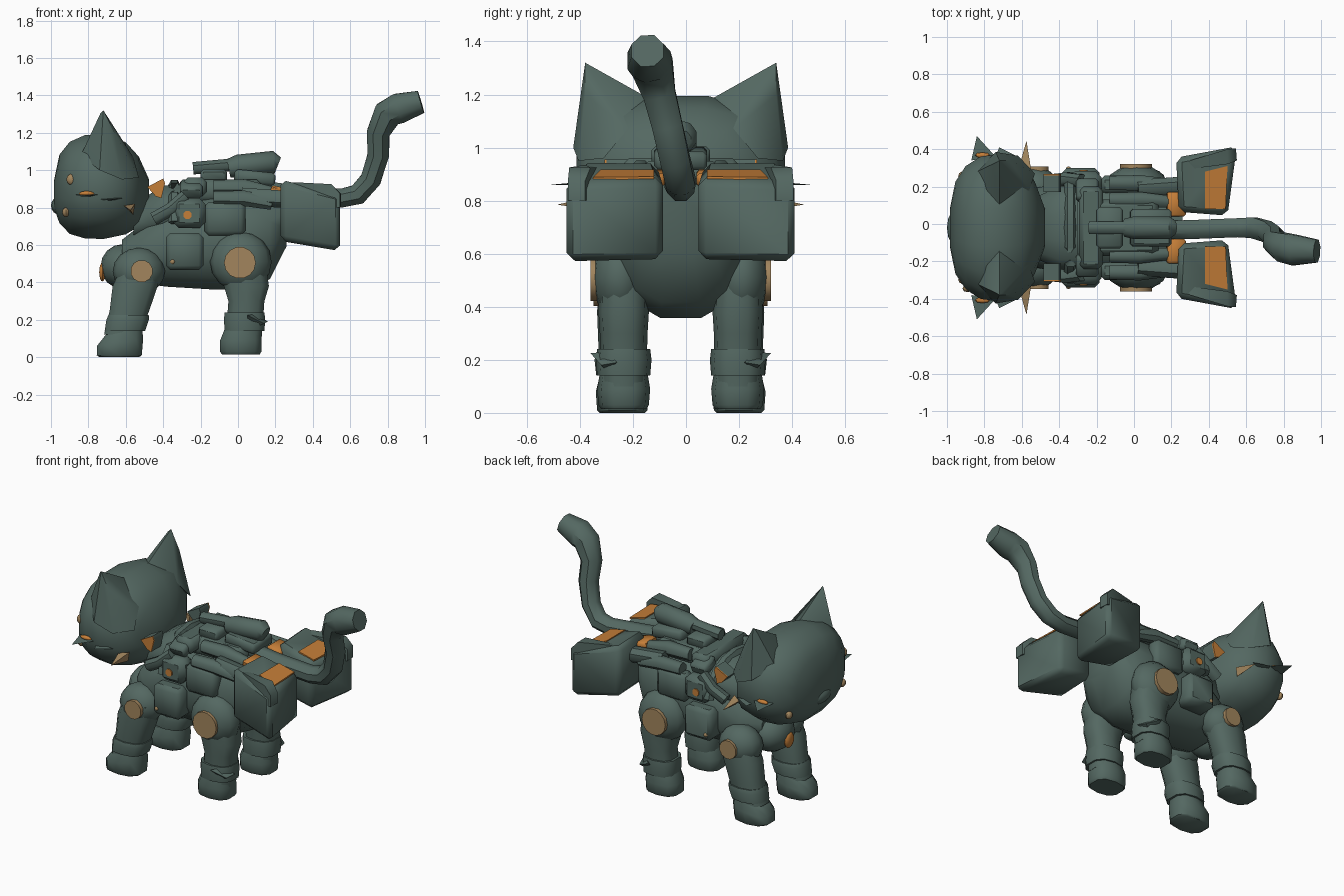
import bpy, bmesh, math
from mathutils import Vector, Matrix, Euler

if "Cube" in bpy.data.objects:
    bpy.data.objects.remove(bpy.data.objects["Cube"])

C = -0.02  # y of the mirror plane


def material(name, rgb):
    m = bpy.data.materials.new(name)
    m.diffuse_color = (*rgb, 1)
    m.use_nodes = True
    m.node_tree.nodes["Principled BSDF"].inputs["Base Color"].default_value = m.diffuse_color
    return m


GREEN = material("grey green", (0.088, 0.138, 0.121))
ORANGE = material("orange", (0.56, 0.21, 0.04))
TAN = material("tan", (0.36, 0.235, 0.11))


def finish(name, bm, mat, angle=45):
    bmesh.ops.recalc_face_normals(bm, faces=bm.faces)
    me = bpy.data.meshes.new(name)
    bm.to_mesh(me)
    bm.free()
    me.materials.append(mat)
    me.shade_smooth()
    me.set_sharp_from_angle(angle=math.radians(angle))
    ob = bpy.data.objects.new(name, me)
    bpy.context.collection.objects.link(ob)
    return ob


def skin(name, rings, mat):
    bm = bmesh.new()
    rows = [[bm.verts.new(p) for p in r] for r in rings]
    n = len(rows[0])
    for a, b in zip(rows, rows[1:]):
        for i in range(n):
            bm.faces.new((a[i], a[(i + 1) % n], b[(i + 1) % n], b[i]))
    bm.faces.new(rows[0])
    bm.faces.new(rows[-1])
    return finish(name, bm, mat)


def circle(n, e):
    out = []
    for i in range(n):
        a = 2 * math.pi * (i + 0.5) / n
        out.append([math.copysign(abs(v) ** (2 / e), v) for v in (math.cos(a), math.sin(a))])
    return out


def loft_x(name, rings, mat=GREEN, n=12, e=2.3):  # x, half width, half height, centre z
    skin(name, [[(x, C + ry * c, cz + rz * s) for c, s in circle(n, e)] for x, ry, rz, cz in rings], mat)


def loft_z(name, y, rings, mat=GREEN, n=10, e=2.6, slope=0):  # z, centre x, half x, half y
    skin(name, [[(cx + rx * c, y + ry * s, z + slope * (c + 1) * (z > .05)) for c, s in circle(n, e)]
                for z, cx, rx, ry in rings], mat)


def tube(name, pts, radii, mat=GREEN, n=8):
    pts = [Vector(p) for p in pts]
    rings = []
    for i, p in enumerate(pts):
        t = (pts[min(i + 1, len(pts) - 1)] - pts[max(i - 1, 0)]).normalized()
        u = Vector((0, 1, 0)) if abs(t.y) < 0.9 else Vector((0, 0, 1))
        u = (u - t * u.dot(t)).normalized()
        v = t.cross(u)
        rings.append([p + radii[i] * (u * c + v * s) for c, s in circle(n, 2)])
    return skin(name, rings, mat)


def hull(name, pts, mat=GREEN, bevel=0):
    bm = bmesh.new()
    for p in pts:
        bm.verts.new(p)
    bmesh.ops.convex_hull(bm, input=bm.verts)
    if bevel:
        bmesh.ops.dissolve_limit(bm, angle_limit=0.03, verts=bm.verts, edges=bm.edges)
        bmesh.ops.bevel(bm, geom=bm.edges[:], offset=bevel, segments=1, affect='EDGES')
    return finish(name, bm, mat)


def box(name, c, size, mat=GREEN, bevel=0.02, rot=(0, 0, 0)):
    bm = bmesh.new()
    bmesh.ops.create_cube(bm, size=1, matrix=Matrix.Diagonal((*size, 1)))
    if bevel:
        bmesh.ops.bevel(bm, geom=bm.edges[:], offset=bevel, segments=1, affect='EDGES')
    bm.transform(Matrix.Translation(c) @ Euler(rot).to_matrix().to_4x4())
    return finish(name, bm, mat)


def ball(name, c, r, mat=GREEN, seg=12):
    bm = bmesh.new()
    bmesh.ops.create_uvsphere(bm, u_segments=seg, v_segments=8, radius=1,
                              matrix=Matrix.Translation(c) @ Matrix.Diagonal((*r, 1)))
    return finish(name, bm, mat)


# Head, neck, chest and torso
loft_x("head", [(-.985, .1, .07, .87), (-.955, .25, .185, .9), (-.9, .335, .25, .905),
                (-.82, .387, .28, .911), (-.72, .4, .286, .913), (-.6, .36, .25, .903),
                (-.53, .25, .19, .885), (-.475, .1, .09, .86)], n=16, e=2.4)
loft_x("torso", [(-.62, .13, .08, .55), (-.52, .22, .16, .55), (-.38, .25, .23, .6),
                 (-.15, .25, .265, .62), (.05, .25, .27, .62), (.17, .23, .24, .65),
                 (.26, .16, .14, .73)])
loft_x("neck", [(-.56, .15, .09, .71), (-.48, .19, .12, .75), (-.4, .23, .14, .78), (-.3, .23, .13, .8)])
ball("chest", (-.615, C, .485), (.12, .15, .12))
ball("chest_light", (-.725, -.025, .455), (.018, .045, .05), ORANGE, 10)
ball("muzzle", (-.95, C, .81), (.05, .1, .05))
ball("forehead_mark", (-.89, -.345, .95), (.027, .02, .03), TAN, 8)

# Tail
tube("tail", [(.1, -.03, .9), (.3, -.03, .87), (.55, -.02, .85), (.64, -.02, .87), (.71, -.04, .95),
              (.75, -.07, 1.08), (.75, -.1, 1.2), (.8, -.125, 1.3), (.86, -.14, 1.33), (.978, -.145, 1.365)],
     [.05, .055, .055, .06, .06, .062, .066, .083, .088, .066])

for s in (-1, 1):
    side = "right" if s < 0 else "left"

    def Y(v):
        return C + s * v

    # Ear
    hull(side + "_ear", [(-.72, Y(.36), 1.32), (-.735, Y(.35), 1.305), (-.74, Y(.405), 1.0),
                         (-.84, Y(.3), 1.08), (-.79, Y(.2), 1.16), (-.72, Y(.11), 1.18), (-.56, Y(.2), 1.07),
                         (-.53, Y(.29), .96), (-.62, Y(.385), .95), (-.66, Y(.36), 1.2)])
    # Mouth mark, eye, cheek spike and whiskers
    ball(side + "_mouth_mark", (-.92, Y(.275), .775), (.02, .025, .025), TAN, 8)
    ball(side + "_eye", (-.81, Y(.388), .875), (.04, .015, .013), ORANGE, 8)
    hull(side + "_cheek_spike", [(-.61, Y(.34), .81), (-.55, Y(.31), .82), (-.56, Y(.31), .76),
                                 (-.575, Y(.465), .785)], TAN)
    for k, (x, z, y) in enumerate(((-.84, .87, .49), (-.72, .85, .43))):
        hull(f"{side}_whisker_{k}", [(x - .03, Y(.36), z), (x + .1, Y(.38), z),
                                     (x + .05, Y(.37), z - .012), (x, Y(y), z - .01)])

    # Front leg
    ball(side + "_shoulder", (-.53, Y(.21), .46), (.14, .115, .125))
    loft_z(side + "_front_leg", Y(.22), [(.48, -.52, .11, .09), (.38, -.55, .125, .095),
                                         (.25, -.58, .11, .09), (.12, -.62, .1, .085)])
    loft_z(side + "_front_cuff", Y(.22), [(.225, -.585, .112, .098), (.2, -.59, .118, .105),
                                          (.14, -.605, .112, .098)])
    loft_z(side + "_front_paw", Y(.22), [(.12, -.61, .1, .085), (.06, -.63, .128, .1),
                                         (.01, -.635, .125, .095), (0, -.635, .11, .085)], slope=.02)
    tube(side + "_shoulder_disc", [(-.515, Y(.28), .46), (-.515, Y(.328), .46)], [.06, .06], TAN, 12)

    # Back leg
    ball(side + "_thigh", (.015, Y(.23), .51), (.165, .107, .16))
    loft_z(side + "_back_leg", Y(.215), [(.52, .02, .13, .09), (.38, .045, .125, .095),
                                         (.3, .045, .1, .09), (.1, .03, .1, .085)])
    loft_z(side + "_back_cuff", Y(.215), [(.24, .035, .11, .1), (.2, .035, .115, .105), (.14, .035, .11, .1)])
    loft_z(side + "_back_paw", Y(.215), [(.15, .025, .1, .09), (.09, .015, .115, .1),
                                         (.03, .015, .115, .095), (.015, .015, .105, .085)])
    hull(side + "_cuff_spike", [(.1, Y(.28), .23), (.1, Y(.28), .16), (.05, Y(.29), .19),
                                (.16, Y(.24), .19), (.14, Y(.3), .18), (.05, Y(.34), .225)])
    tube(side + "_thigh_disc", [(.01, Y(.3), .505), (.01, Y(.34), .505)], [.085, .085], TAN, 14)

    # Rear booster: sloping top, taller outer lip, orange top plate
    def top(x):
        return .95 - .25 * (x - .225)

    pts = []
    for x, y in ((.24, .085), (.225, .375), (.5, .065), (.55, .435)):
        pts += [(x, Y(y), .66 - .17 * x), (x, Y(y), top(x))]
    hull(side + "_booster", pts, bevel=.03)
    hull(side + "_booster_lip", [(x, Y(y), z) for x, y, t in ((.27, .31, .925), (.3, .36, .935),
                                 (.5, .34, .925), (.55, .36, .875), (.545, .425, .875), (.5, .42, .925))
                                 for z in (.8, t)])
    hull(side + "_booster_plate", [(x, Y(y), top(x) + d) for x, y in
                                   ((.38, .1), (.49, .1), (.38, .3), (.5, .33)) for d in (-.002, .007)], ORANGE)
    box(side + "_booster_joint", (.225, Y(.125), .885), (.1, .13, .05), ORANGE, .01, (0, .2, 0))
    tube(side + "_booster_arm", [(.02, Y(.21), .86), (.3, Y(.23), .84)], [.05, .05])

    # Side packs and tubes
    box(side + "_lower_pack", (-.285, Y(.25), .565), (.2, .14, .2), bevel=.025)
    ball(side + "_pack_stud", (-.35, Y(.318), .51), (.013, .01, .013), TAN, 8)
    box(side + "_upper_pack", (-.26, Y(.24), .77), (.17, .125, .16), bevel=.03)
    tube(side + "_pack_lamp", [(-.27, Y(.28), .76), (-.27, Y(.309), .76)], [.026, .024], ORANGE, 8)
    tube(side + "_front_tube", [(-.45, Y(.25), .74), (-.36, Y(.26), .79), (-.28, Y(.25), .86)], [.038] * 3)
    box(side + "_hip_plate", (-.07, Y(.23), .74), (.22, .1, .18), bevel=.025)
    for k, (y, z) in enumerate(((.24, .85), (.15, .91))):
        tube(f"{side}_back_tube_{k}", [(-.13, Y(y), z), (.03, Y(y), z), (.18, Y(y - .01), z - .03)],
             [.04, .045, .035])
    box(side + "_shoulder_clip", (-.25, Y(.2), .9), (.12, .12, .07), bevel=.015, rot=(s * -.4, 0, 0))
    # Collar block with an orange outer face
    wedge = [(-.485, .91), (-.4, .955), (-.39, .93), (-.41, .85), (-.44, .86)]
    hull(side + "_collar_block", [(x, Y(y), z) for x, z in wedge for y in (.19, .28)])
    hull(side + "_collar_face", [(x, Y(y), z) for x, z in wedge for y in (.28, .288)], ORANGE)

# Back pack, top cylinder and harness strap
box("back_pack", (-.08, C, .89), (.42, .3, .12), bevel=.03)
box("pack_bridge", (-.23, C, .91), (.13, .44, .1), bevel=.025)
tube("top_bar", [(-.24, C, 1.01), (-.02, C, 1.03)], [.036, .036])
box("top_bar_mount", (-.13, C, .97), (.14, .22, .07), bevel=.015)
tube("top_canister", [(-.05, C, 1.01), (.0, C, 1.02), (.19, C, 1.04), (.215, C, 1.03)], [.05, .063, .063, .04], n=10)
box("canister_cradle", (.09, C, .96), (.22, .2, .07), bevel=.015, rot=(0, .1, 0))
tube("harness_strap", [(-.34, C + .27 * math.cos(a), .72 + .2 * math.sin(a))
                       for a in [math.pi * i / 8 for i in range(9)]], [.033] * 9, n=6)
